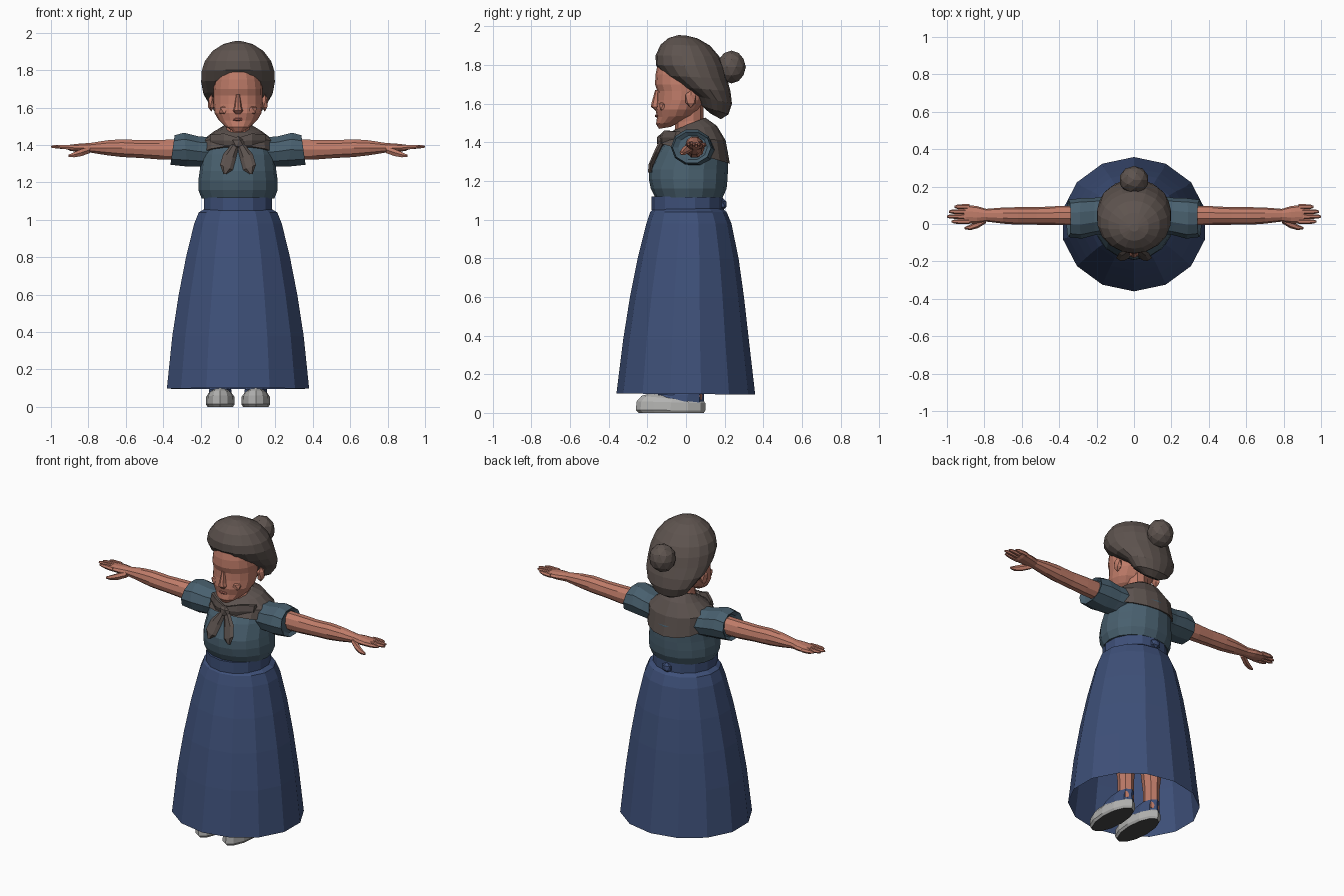
import bpy, bmesh, math
from mathutils import Vector as V


def mat(name, r, g, b):
    m = bpy.data.materials.new(name)
    m.diffuse_color = (r, g, b, 1)
    return m


SKIN = mat("skin", .52, .20, .14)
LIPS = mat("lips", .40, .13, .10)
HAIR = mat("hair", .112, .088, .078)
EYE = mat("eye_grey", .10, .075, .07)
TEAL = mat("blouse_teal", .065, .115, .155)
BLUE = mat("skirt_blue", .048, .08, .19)
BROWN = mat("kerchief_brown", .105, .083, .075)
SOLE = mat("sole_light_grey", .45, .45, .44)
DARK = mat("sole_dark", .065, .065, .065)


def finish(name, bm, mats):
    bmesh.ops.recalc_face_normals(bm, faces=bm.faces)
    me = bpy.data.meshes.new(name)
    bm.to_mesh(me)
    bm.free()
    for m in mats:
        me.materials.append(m)
    ob = bpy.data.objects.new(name, me)
    bpy.context.collection.objects.link(ob)
    return ob


def loft(name, m, rings, n=12, caps=True):
    """Skin a tube over elliptical rings given as (centre, axis u, axis v)."""
    bm = bmesh.new()
    loops = []
    for c, u, v in rings:
        c, u, v = V(c), V(u), V(v)
        loops.append([bm.verts.new(c + u * math.cos(2 * math.pi * i / n)
                                   + v * math.sin(2 * math.pi * i / n)) for i in range(n)])
    for a, b in zip(loops, loops[1:]):
        for i in range(n):
            j = (i + 1) % n
            bm.faces.new((a[i], a[j], b[j], b[i]))
    if caps:
        bm.faces.new(loops[0])
        bm.faces.new(loops[-1])
    return finish(name, bm, [m])


def body(name, m, rows, n=14, x=0, caps=True):
    """Rows: front y, front z, back y, back z, half width."""
    return loft(name, m, [((x, (a + c) / 2, (b + d) / 2),
                           (0, (a - c) / 2, (b - d) / 2), (w, 0, 0))
                          for a, b, c, d, w in rows], n, caps)


def limb(name, m, rows, s, n=8):
    """Rows along x: x, y, z, y radius, z radius, tilt; s mirrors."""
    return loft(name, m, [((s * x, y, z), (0, ry, 0), (s * t, 0, rz))
                          for x, y, z, ry, rz, t in rows], n)


def ball(name, m, c, r, sub=2):
    bm = bmesh.new()
    bmesh.ops.create_icosphere(bm, subdivisions=sub, radius=1)
    for v in bm.verts:
        v.co = V((c[0] + v.co.x * r[0], c[1] + v.co.y * r[1], c[2] + v.co.z * r[2]))
    return finish(name, bm, [m])


# Skirt (open at the hem), waistband and its knot
body("skirt", BLUE, [(-.36, .10, .358, .095, .39), (-.325, .38, .325, .38, .36),
                     (-.29, .60, .30, .60, .325), (-.25, .80, .272, .80, .285),
                     (-.205, .98, .235, .98, .24), (-.185, 1.04, .21, 1.04, .215),
                     (-.165, 1.06, .185, 1.06, .18)], 14, caps=False)
body("waistband", BLUE, [(-.178, 1.05, .19, 1.05, .187), (-.178, 1.12, .19, 1.12, .187)])
ball("waistband_knot", BLUE, (0, .19, 1.08), (.035, .022, .032), 1)

# Blouse
body("blouse", TEAL, [(-.16, 1.115, .19, 1.115, .195), (-.182, 1.16, .21, 1.16, .212),
                      (-.192, 1.21, .215, 1.21, .212), (-.19, 1.26, .217, 1.26, .205),
                      (-.145, 1.35, .217, 1.35, .195), (-.10, 1.41, .19, 1.42, .175),
                      (-.045, 1.455, .13, 1.485, .10)], 16)

# Kerchief round the shoulders, knot and tails
body("kerchief", BROWN, [(-.135, 1.395, .227, 1.29, .205), (-.105, 1.43, .205, 1.41, .198),
                         (-.06, 1.465, .16, 1.485, .125), (-.035, 1.475, .10, 1.528, .07)], 16)
ball("kerchief_knot", BROWN, (0, -.125, 1.41), (.04, .03, .038), 1)
for s in (-1, 1):
    loft("kerchief_tail", BROWN, [((s * .01, -.125, 1.41), (.018, 0, 0), (0, .015, 0)),
                                  ((s * .045, -.155, 1.34), (.034, 0, .012 * s), (0, .015, 0)),
                                  ((s * .062, -.182, 1.28), (.034, 0, .014 * s), (0, .013, 0)),
                                  ((s * .07, -.188, 1.245), (.008, 0, 0), (0, .01, 0))], 6)
    loft("kerchief_lapel", BROWN, [((s * .01, -.125, 1.42), (0, .012, 0), (0, 0, .025)),
                                   ((s * .075, -.105, 1.425), (0, .018, 0), (0, 0, .042)),
                                   ((s * .15, -.04, 1.425), (0, .02, 0), (0, 0, .035))], 6)

# Arms, sleeves and hands
for s in (-1, 1):
    limb("sleeve", TEAL, [(.14, .05, 1.36, .10, .085, 0), (.21, .04, 1.365, .10, .085, 0),
                          (.28, .03, 1.375, .108, .095, .01), (.35, .03, 1.373, .10, .083, -.012),
                          (.335, .035, 1.373, .075, .065, -.01)], s, 10)
    limb("arm", SKIN, [(.27, .045, 1.375, .052, .058, 0), (.42, .045, 1.375, .05, .055, 0),
                       (.52, .043, 1.378, .047, .05, 0), (.62, .043, 1.383, .047, .05, 0),
                       (.70, .045, 1.385, .043, .042, 0), (.79, .047, 1.385, .034, .027, 0),
                       (.84, .05, 1.385, .046, .024, 0), (.895, .052, 1.385, .05, .018, 0),
                       (.91, .052, 1.387, .044, .012, 0)], s, 10)
    for y, tip in ((.013, .975), (.04, 1.0), (.066, .99), (.092, .96)):
        limb("finger", SKIN, [(.88, y, 1.387, .014, .014, 0), (.93, y, 1.389, .0135, .013, 0),
                              (tip - .015, y, 1.391, .011, .009, 0),
                              (tip, y, 1.391, .005, .005, 0)], s, 6)
    limb("thumb", SKIN, [(.79, .025, 1.375, .02, .02, 0), (.835, -.002, 1.36, .02, .022, 0),
                         (.875, -.018, 1.348, .015, .016, 0),
                         (.905, -.022, 1.342, .006, .007, 0)], s, 6)

# Neck and head
body("neck", SKIN, [(-.06, 1.43, .10, 1.45, .075), (-.055, 1.50, .09, 1.52, .062),
                    (-.06, 1.58, .09, 1.60, .065)], 10)
body("head", SKIN, [(-.14, 1.47, -.08, 1.48, .03), (-.155, 1.495, -.02, 1.51, .072),
                    (-.150, 1.53, .04, 1.54, .105), (-.158, 1.57, .07, 1.57, .125),
                    (-.150, 1.62, .10, 1.62, .132), (-.148, 1.665, .10, 1.665, .132),
                    (-.160, 1.70, .10, 1.70, .132), (-.158, 1.75, .10, 1.75, .125),
                    (-.150, 1.79, .10, 1.79, .11), (-.11, 1.84, .08, 1.84, .08)], 16)
body("nose", SKIN, [(-.158, 1.565, -.12, 1.565, .02), (-.182, 1.585, -.12, 1.58, .027),
                    (-.178, 1.605, -.12, 1.60, .02), (-.16, 1.67, -.12, 1.67, .011)], 8)
ball("lips", LIPS, (0, -.150, 1.537), (.032, .011, .010), 1)
for s in (-1, 1):
    ball("cheek", SKIN, (s * .065, -.117, 1.585), (.04, .025, .032), 1)
    ball("eye", EYE, (s * .074, -.110, 1.647), (.019, .010, .014), 1)
    ball("ear", SKIN, (s * .143, .025, 1.625), (.02, .032, .047), 1)

# Swept-back hair and bun
body("hair", HAIR, [(.125, 1.55, .18, 1.52, .05), (.08, 1.59, .22, 1.545, .115),
                    (.05, 1.64, .238, 1.60, .155), (-.03, 1.685, .23, 1.665, .188),
                    (-.115, 1.745, .212, 1.73, .2), (-.156, 1.80, .198, 1.79, .197),
                    (-.157, 1.85, .172, 1.845, .18), (-.132, 1.905, .125, 1.90, .138),
                    (-.09, 1.94, .06, 1.938, .08), (-.04, 1.955, .0, 1.953, .025)], 18)
ball("hair_bun", HAIR, (0, .235, 1.79), (.08, .075, .085))
ball("bun_root", HAIR, (0, .18, 1.765), (.06, .06, .06), 1)

# Legs and shoes, with the dark tread on faces pointing down
for s in (-1, 1):
    x = s * .095
    body("leg", SKIN, [(-.01, .07, .09, .07, .045), (-.01, .20, .09, .20, .045),
                       (-.03, .40, .11, .40, .068), (-.04, .75, .12, .75, .08)], 8, x)
    sole = body("shoe_sole", SOLE, [(-.245, 0, .092, 0, .068), (-.26, .015, .10, .012, .077),
                                    (-.255, .06, .10, .05, .075), (-.23, .088, .095, .058, .062),
                                    (-.19, .10, .09, .062, .045)], 12, x)
    sole.data.materials.append(DARK)
    for f in sole.data.polygons:
        f.material_index = int(f.normal.z < -.9)
    body("shoe_upper", BLUE, [(-.18, .055, .096, .04, .066), (-.15, .095, .092, .09, .062),
                              (-.08, .115, .095, .125, .052)], 10, x)
